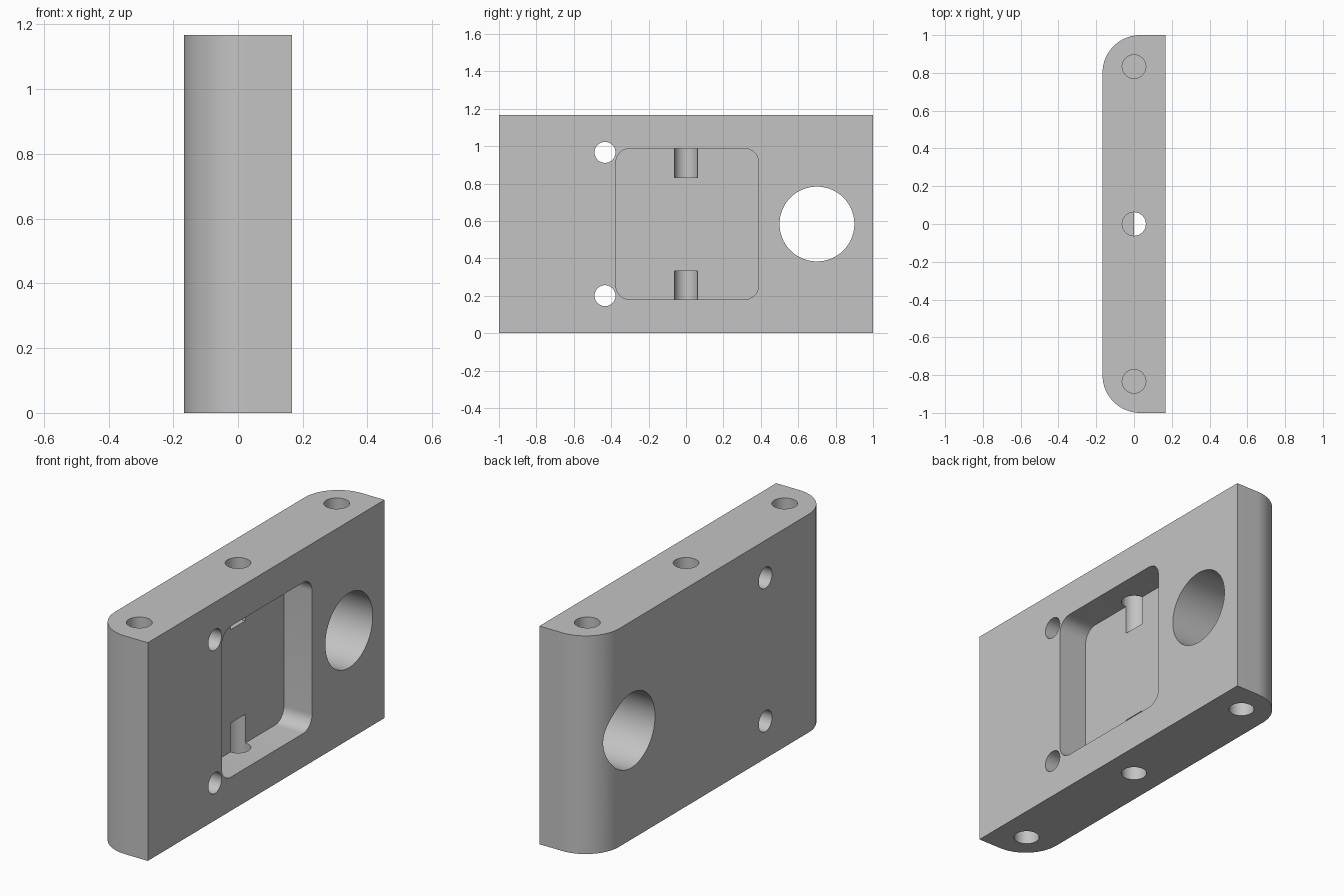
import bpy, bmesh, math
from mathutils import Matrix, Vector

cube = bpy.data.objects.get("Cube")
if cube:
    bpy.data.objects.remove(cube, do_unlink=True)

W, H = 1 / 6, 7 / 6      # half thickness, height
MID = H / 2

grey = bpy.data.materials.new("plain grey")
grey.use_nodes = True
colour = (0.55, 0.55, 0.55, 1)
grey.diffuse_color = colour
grey.node_tree.nodes["Principled BSDF"].inputs["Base Color"].default_value = colour


def arc(cx, cy, r, start, steps=12):
    """Quarter arc, counter-clockwise from the start angle in degrees."""
    return [(cx + r * math.cos(a), cy + r * math.sin(a))
            for a in (math.radians(start + 90 * i / steps) for i in range(steps + 1))]


def prism(name, outline, place, depth):
    """Closed solid: the placed outline pushed along a depth vector."""
    bm = bmesh.new()
    face = bm.faces.new([bm.verts.new(place(p)) for p in outline])
    top = bmesh.ops.extrude_face_region(bm, geom=[face])["geom"]
    bmesh.ops.translate(bm, vec=depth, verts=[v for v in top if isinstance(v, bmesh.types.BMVert)])
    bmesh.ops.recalc_face_normals(bm, faces=bm.faces)
    mesh = bpy.data.meshes.new(name)
    bm.to_mesh(mesh)
    bm.free()
    mesh.materials.append(grey)
    obj = bpy.data.objects.new(name, mesh)
    bpy.context.collection.objects.link(obj)
    return obj


def drill(name, centre, radius, length, axis, sides=64):
    """Cylindrical cutter along X or Z."""
    bm = bmesh.new()
    turn = Matrix.Rotation(math.pi / 2, 4, "Y") if axis == "X" else Matrix()
    bmesh.ops.create_cone(bm, cap_ends=True, segments=sides, radius1=radius, radius2=radius,
                          depth=length, matrix=Matrix.Translation(centre) @ turn)
    mesh = bpy.data.meshes.new(name)
    bm.to_mesh(mesh)
    bm.free()
    mesh.materials.append(grey)
    obj = bpy.data.objects.new(name, mesh)
    bpy.context.collection.objects.link(obj)
    return obj


# Plate with two rounded upright edges on its right side
R = 0.2
outline = [(W, -1), (W, 1)] + arc(R - W, 1 - R, R, 90, 24) + arc(R - W, R - 1, R, 180, 24)
plate = prism("mounting_plate", outline, lambda p: (p[0], p[1], 0), Vector((0, 0, H)))

# Rounded pocket, open on the left side, down to mid thickness
y0, y1, z0, z1, r = -0.375, 0.388, 0.18, 0.987, 0.075
rounded = (arc(y1 - r, z1 - r, r, 0) + arc(y0 + r, z1 - r, r, 90)
           + arc(y0 + r, z0 + r, r, 180) + arc(y1 - r, z0 + r, r, 270))
cutters = [prism("pocket_cutter", rounded, lambda p: (0, p[0], p[1]), Vector((0.3, 0, 0)))]

# Large bore and two small through holes
cutters.append(drill("bore_cutter", (0, 0.7, MID), 0.2, 1, "X", 96))
for z in (MID - 0.383, MID + 0.383):
    cutters.append(drill("side_hole_cutter", (0, -0.433, z), 0.056, 1, "X", 48))

# Blind holes in the top and bottom edges
for y in (-5 / 6, 0, 5 / 6):
    for z in (0, H):
        cutters.append(drill("edge_hole_cutter", (0, y, z), 0.0625, 2 / 3, "Z", 48))

# Cut, then bake the result
for cutter in cutters:
    cutter.hide_render = True
    mod = plate.modifiers.new(cutter.name, "BOOLEAN")
    mod.operation = "DIFFERENCE"
    mod.solver = "EXACT"
    mod.object = cutter
bpy.context.view_layer.update()
baked = bpy.data.meshes.new_from_object(plate.evaluated_get(bpy.context.evaluated_depsgraph_get()))
plate.modifiers.clear()
plate.data = baked
baked.materials.clear()
baked.materials.append(grey)
for poly in baked.polygons:
    poly.material_index = 0
for cutter in cutters:
    bpy.data.objects.remove(cutter, do_unlink=True)

bpy.ops.object.select_all(action="DESELECT")
plate.select_set(True)
bpy.context.view_layer.objects.active = plate
bpy.ops.object.shade_smooth_by_angle(angle=math.radians(30))
